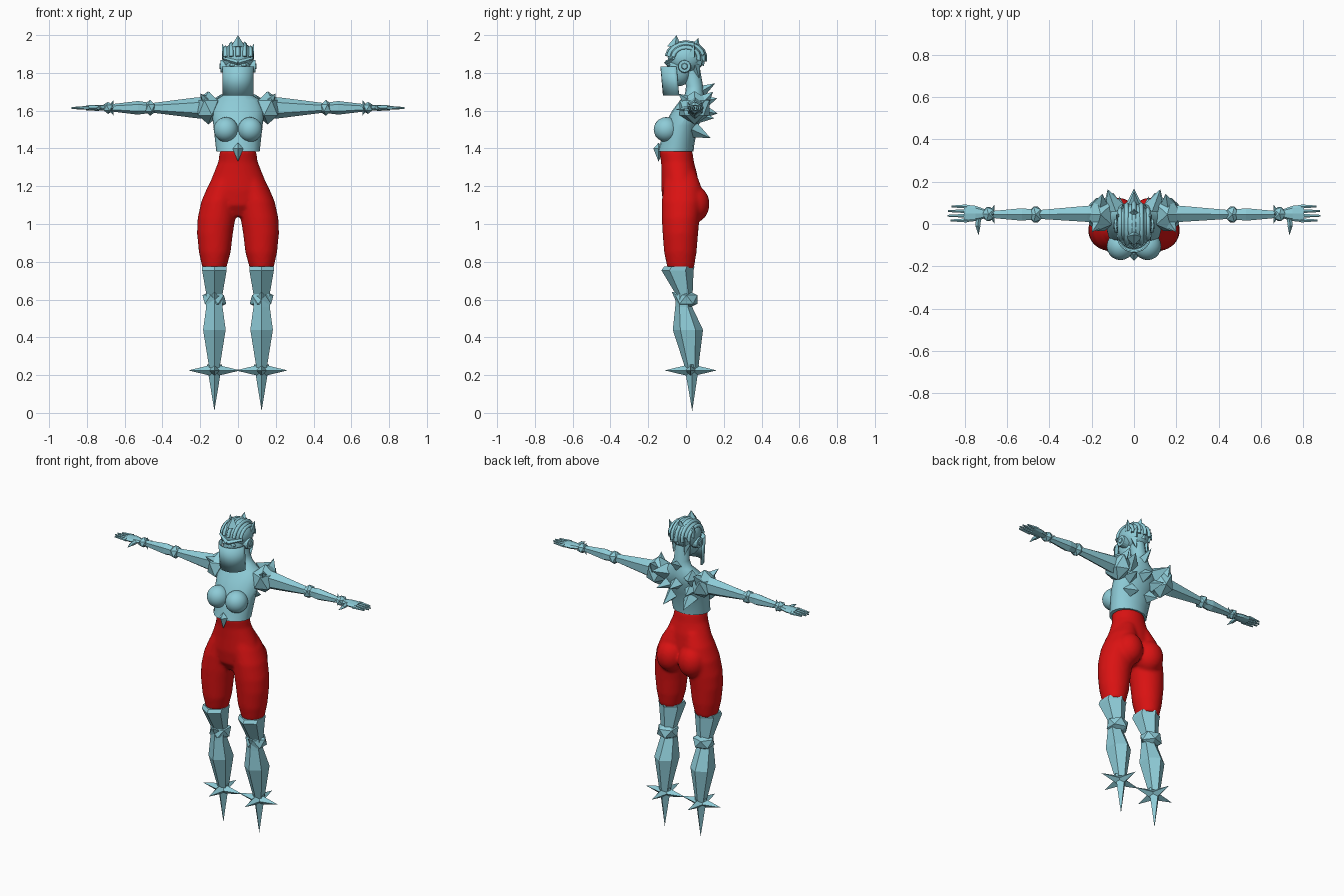
import bpy, bmesh, math
from mathutils import Matrix, Vector

cube = bpy.data.objects.get("Cube")
if cube:
    bpy.data.objects.remove(cube, do_unlink=True)


def material(name, rgb):
    m = bpy.data.materials.new(name)
    m.use_nodes = True
    m.diffuse_color = (*rgb, 1)
    m.node_tree.nodes["Principled BSDF"].inputs["Base Color"].default_value = (*rgb, 1)
    return m


TEAL = material("pale teal armour", (0.27, 0.6, 0.68))
RED = material("red cloth", (0.7, 0.006, 0.006))


def finish(name, bm, mat=TEAL, mirror=False, smooth=None):
    bmesh.ops.recalc_face_normals(bm, faces=bm.faces)
    me = bpy.data.meshes.new(name)
    bm.to_mesh(me)
    bm.free()
    me.materials.append(mat)
    ob = bpy.data.objects.new(name, me)
    bpy.context.collection.objects.link(ob)
    if smooth:
        me.shade_smooth()
        me.set_sharp_from_angle(angle=math.radians(smooth))
    if mirror:
        ob.modifiers.new("Mirror", "MIRROR")
    return ob


def loft(bm, rings, n, axis="z"):
    """Rings are (position along axis, two centre values, two radii)."""
    loops = []
    for p, c1, c2, r1, r2 in rings:
        loop = []
        for i in range(n):
            a = math.tau * i / n + math.pi / 2
            u, v = c1 + r1 * math.cos(a), c2 + r2 * math.sin(a)
            loop.append(bm.verts.new((u, v, p) if axis == "z" else (p, u, v)))
        loops.append(loop)
    for a, b in zip(loops, loops[1:]):
        for i in range(n):
            j = (i + 1) % n
            bm.faces.new((a[i], a[j], b[j], b[i]))
    bm.faces.new(loops[0])
    bm.faces.new(loops[-1])


def spike(bm, base, tip, r, n=4, r2=0.0):
    base, tip = Vector(base), Vector(tip)
    d = tip - base
    mat = Matrix.Translation((base + tip) / 2) @ d.to_track_quat("Z", "Y").to_matrix().to_4x4()
    bmesh.ops.create_cone(bm, cap_ends=True, segments=n, radius1=r, radius2=r2,
                          depth=d.length, matrix=mat)


def ball(bm, loc, scale, sub=1):
    mat = Matrix.Translation(loc) @ Matrix.Diagonal((*scale, 1))
    bmesh.ops.create_icosphere(bm, subdivisions=sub, radius=1, matrix=mat)


# Tights: pelvis, thighs and seat fused into one smooth skin
bm = bmesh.new()
loft(bm, [(1.04, 0, -.03, .07, .05), (1.1, 0, -.03, .15, .09), (1.18, 0, -.03, .165, .1),
          (1.26, 0, -.035, .132, .095), (1.33, 0, -.045, .104, .087),
          (1.39, 0, -.055, .096, .088)], 32)
for s in (1, -1):
    loft(bm, [(.765, s * .125, -.028, .063, .07), (.85, s * .123, -.03, .084, .086),
              (.95, s * .122, -.03, .095, .094), (1.03, s * .114, -.028, .1, .1),
              (1.12, s * .1, -.022, .094, .106), (1.2, s * .075, -.02, .085, .1),
              (1.28, s * .05, -.03, .06, .08)], 32)
    ball(bm, (s * .075, .04, 1.105), (.085, .085, .1), 3)
tights = finish("tights", bm, RED)
rm = tights.modifiers.new("Remesh", "REMESH")
rm.mode, rm.voxel_size, rm.use_smooth_shade = "VOXEL", .009, True
sm = tights.modifiers.new("Smooth", "SMOOTH")
sm.factor, sm.iterations = .5, 8

# Boots: faceted cuff, knee and calf
bm = bmesh.new()
loft(bm, [(.775, .125, -.035, .075, .08), (.755, .125, -.045, .075, .085),
          (.63, .125, -.01, .05, .045), (.56, .125, -.012, .05, .045),
          (.44, .125, .01, .069, .08), (.24, .125, .03, .032, .035)], 6)
ball(bm, (.125, .002, .6), (.07, .068, .052))
spike(bm, (.125, -.03, .61), (.125, -.075, .64), .035)
finish("boot", bm, mirror=True)

# Feet: a long downward spike crossed by a four-pointed star
bm = bmesh.new()
c = Vector((.125, .025, .225))
spike(bm, c + Vector((0, .005, .03)), (.125, .033, .01), .04)
for d in ((1, 0, 0), (-1, 0, 0), (0, 1, 0), (0, -1, 0)):
    spike(bm, c, c + Vector(d) * .138, .033)
finish("spiked_foot", bm, mirror=True)

# Torso and neck
bm = bmesh.new()
loft(bm, [(1.385, 0, -.055, .115, .095), (1.43, 0, -.045, .12, .09),
          (1.52, 0, -.025, .13, .092), (1.6, 0, .012, .14, .085),
          (1.655, 0, .035, .12, .066), (1.69, 0, .045, .065, .05),
          (1.73, 0, .045, .045, .045), (1.83, 0, .025, .043, .048)], 16)
finish("torso", bm, smooth=35)

bm = bmesh.new()
ball(bm, (.064, -.105, 1.5), (.065, .066, .066), 3)
finish("breast", bm, mirror=True, smooth=40)

# Pointed clasp at the waist
bm = bmesh.new()
spike(bm, (0, -.145, 1.4), (0, -.145, 1.33), .028)
spike(bm, (0, -.145, 1.4), (0, -.145, 1.43), .028)
finish("waist_clasp", bm)

# Back spikes: central pair and mirrored rows
bm = bmesh.new()
spike(bm, (0, .06, 1.6), (0, .168, 1.585), .055)
spike(bm, (0, .06, 1.69), (0, .155, 1.745), .04)
finish("spine_spikes", bm)
bm = bmesh.new()
for base, tip, r in (((.09, .07, 1.64), (.125, .165, 1.665), .05),
                     ((.06, .035, 1.5), (.07, .13, 1.455), .045),
                     ((.08, .06, 1.57), (.1, .15, 1.56), .04)):
    spike(bm, base, tip, r)
finish("back_spikes", bm, mirror=True)

# Shoulder guards
bm = bmesh.new()
ball(bm, (.158, .045, 1.615), (.072, .092, .088))
spike(bm, (.16, .08, 1.64), (.15, .143, 1.7), .045)
spike(bm, (.16, .02, 1.64), (.2, -.04, 1.69), .04)
finish("shoulder_guard", bm, mirror=True)

# Arms: tapered limbs with faceted elbow and wrist
bm = bmesh.new()
loft(bm, [(.14, .048, 1.615, .048, .06), (.22, .048, 1.615, .044, .055),
          (.45, .045, 1.615, .024, .026)], 6, "x")
loft(bm, [(.45, .045, 1.615, .024, .025), (.53, .045, 1.615, .034, .036),
          (.68, .045, 1.615, .018, .018)], 6, "x")
finish("arm", bm, mirror=True)
bm = bmesh.new()
ball(bm, (.465, .045, 1.615), (.034, .044, .042))
ball(bm, (.688, .047, 1.615), (.032, .038, .032))
for dy, dz in ((.045, 0), (-.045, 0), (0, .04), (0, -.04)):
    spike(bm, (.675, .047, 1.615), (.66, .047 + dy, 1.615 + dz), .015)
finish("elbow_and_wrist", bm, mirror=True)

# Hands: flat palm, four fingers, thumb claw
bm = bmesh.new()
loft(bm, [(.7, .048, 1.615, .02, .014), (.75, .05, 1.615, .036, .016),
          (.805, .05, 1.615, .042, .013)], 8, "x")
for i, reach in enumerate((.868, .882, .88, .862)):
    y = .017 + i * .022
    spike(bm, (.79, y, 1.615), (reach, y, 1.614), .011, 6, .005)
spike(bm, (.735, .03, 1.612), (.738, -.01, 1.61), .014, 5, .011)
spike(bm, (.738, -.01, 1.61), (.735, -.053, 1.605), .012)
finish("hand", bm, mirror=True)

# Head: face, helmet shell
bm = bmesh.new()
ball(bm, (0, -.035, 1.82), (.066, .068, .09), 3)
finish("face", bm, smooth=40)
bm = bmesh.new()
ball(bm, (0, 0, 1.88), (.085, .097, .085), 3)
finish("helmet", bm, smooth=30)

# Raised bands running over the helmet from brow to nape
for i, x in enumerate((-.066, -.035, 0, .035, .066)):
    cu = bpy.data.curves.new("helmet_band", "CURVE")
    cu.dimensions, cu.bevel_depth, cu.bevel_resolution = "3D", .013, 0
    cu.use_fill_caps = True
    sp = cu.splines.new("POLY")
    sp.points.add(9)
    k = math.sqrt(1 - (x / .09) ** 2)
    for j, p in enumerate(sp.points):
        a = math.radians(5 + j * 21)
        p.co = (x, -.1 * k * math.cos(a), 1.88 + .08 * k * math.sin(a), 1)
    cu.materials.append(TEAL)
    bpy.context.collection.objects.link(bpy.data.objects.new(f"helmet_band_{i}", cu))

# Crest points on top and behind
bm = bmesh.new()
spike(bm, (0, -.06, 1.935), (0, -.05, 2.0), .04)
spike(bm, (0, .045, 1.92), (0, .065, 1.985), .035)
spike(bm, (0, .07, 1.85), (0, .1, 1.9), .03)
finish("crest", bm)
bm = bmesh.new()
spike(bm, (.066, .03, 1.89), (.086, .045, 1.957), .026)
spike(bm, (.045, .06, 1.85), (.055, .095, 1.9), .025)
spike(bm, (.04, .05, 1.84), (.04, .07, 1.77), .026)
finish("side_crest", bm, mirror=True)

# Round ear pieces, brows and eyes
bm = bmesh.new()
spike(bm, (.055, -.008, 1.835), (.092, -.008, 1.835), .036, 16, .032)
spike(bm, (.09, -.008, 1.835), (.097, -.008, 1.835), .018, 12, .014)
finish("ear_piece", bm, mirror=True)
bm = bmesh.new()
spike(bm, (0, -.104, 1.853), (.078, -.066, 1.877), .014, 4, .008)
ball(bm, (.03, -.092, 1.842), (.018, .009, .009), 2)
finish("brow_and_eye", bm, mirror=True)

# Curved face guard hanging from the cheeks
bm = bmesh.new()
rows = []
for z, shift in ((1.835, 0), (1.68, .014)):
    rows.append([bm.verts.new((.075 * math.sin(a), -.05 - .078 * math.cos(a) + shift, z))
                 for a in (math.radians(-90 + 15 * i) for i in range(13))])
for i in range(12):
    bm.faces.new((rows[0][i], rows[0][i + 1], rows[1][i + 1], rows[1][i]))
guard = finish("face_guard", bm, smooth=35)
guard.modifiers.new("Solidify", "SOLIDIFY").thickness = .008
